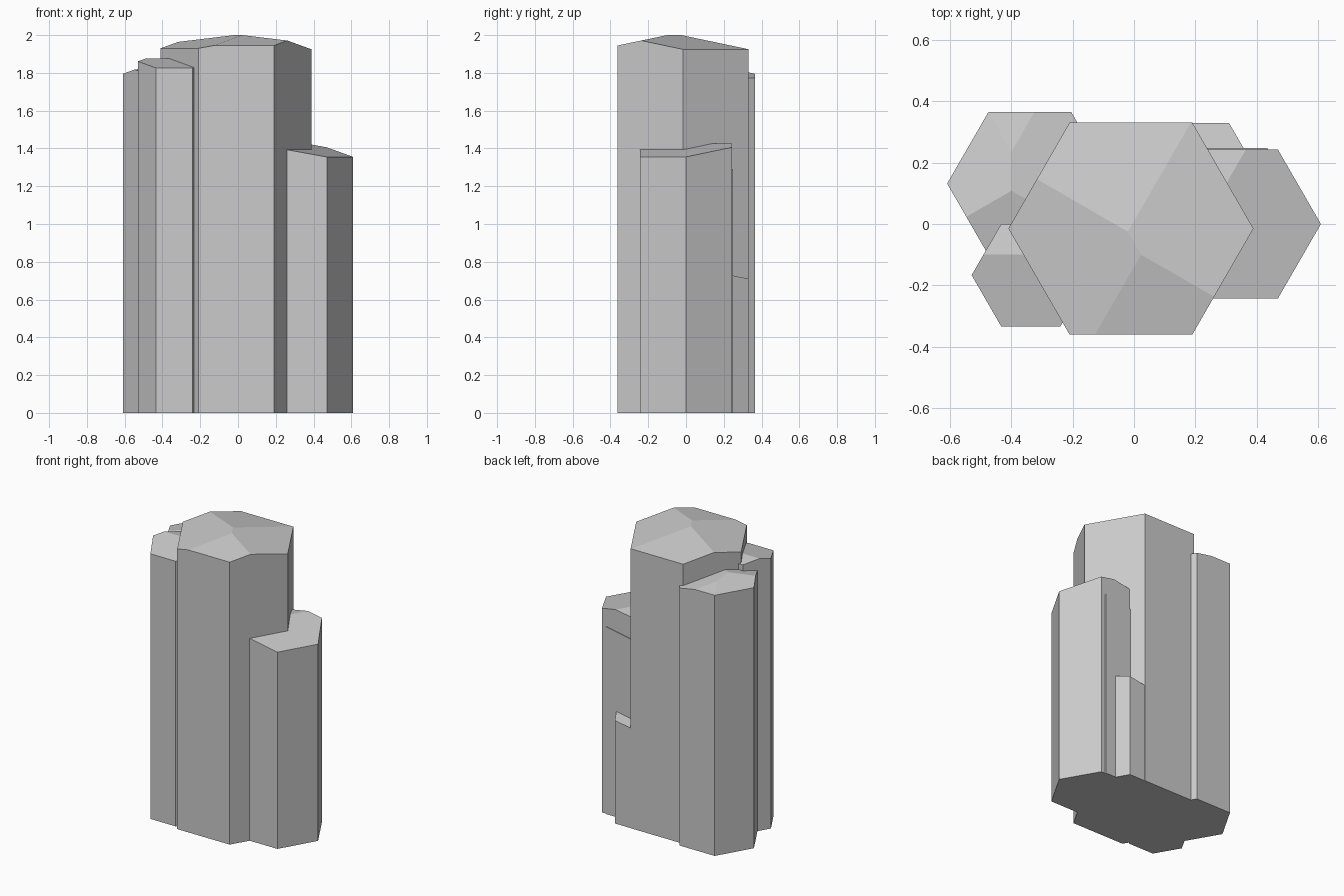
import bpy, bmesh, math
from mathutils import Vector

if "Cube" in bpy.data.objects:
    bpy.data.objects.remove(bpy.data.objects["Cube"])

SLOPE = 0.21


def column(name, cx, cy, r, cuts):
    """Hexagonal prism whose top is chiselled by sloping planes.
    cuts: (azimuth the plane falls towards, point on the plane)"""
    bm = bmesh.new()
    ring = [bm.verts.new((cx + r * math.cos(math.radians(60 * i)),
                          cy + r * math.sin(math.radians(60 * i)), 0)) for i in range(6)]
    base = bm.faces.new(ring)
    top = bmesh.ops.extrude_face_region(bm, geom=[base], use_keep_orig=True)
    for v in top["geom"]:
        if isinstance(v, bmesh.types.BMVert):
            v.co.z = 2.5
    for azimuth, point in cuts:
        a = math.radians(azimuth)
        normal = Vector((SLOPE * math.cos(a), SLOPE * math.sin(a), 1)).normalized()
        res = bmesh.ops.bisect_plane(bm, geom=bm.verts[:] + bm.edges[:] + bm.faces[:],
                                     dist=1e-5, plane_co=point, plane_no=normal,
                                     clear_outer=True)
        bmesh.ops.holes_fill(bm, edges=[e for e in bm.edges if e.is_boundary], sides=0)
    bmesh.ops.recalc_face_normals(bm, faces=bm.faces[:])
    mesh = bpy.data.meshes.new(name)
    bm.to_mesh(mesh)
    bm.free()
    obj = bpy.data.objects.new(name, mesh)
    bpy.context.collection.objects.link(obj)
    return obj


# Tall central column with four top facets
column("main_column", -0.01, -0.015, 0.4, [
    (30, (-0.02, -0.025, 2.0)), (210, (-0.02, -0.025, 2.0)),
    (90, (-0.02, -0.025, 2.0)), (270, (0.02, -0.1, 2.0))])

# Mid-height column on the right
column("right_column", 0.33, 0, 0.28, [
    (-30, (0.61, 0, 1.355)), (150, (0.37, 0.242, 1.426))])

# Back left column with four top facets
column("back_left_column", -0.34, 0.132, 0.27, [
    (150, (-0.61, 0.132, 1.795)), (90, (-0.475, 0.366, 1.795)),
    (30, (-0.325, 0.366, 1.795)), (270, (-0.4, 0.11, 1.836))])

# Front left column with a single ridge
column("front_left_column", -0.337, -0.167, 0.193, [
    (270, (-0.337, -0.1, 1.875)), (90, (-0.337, -0.1, 1.875))])

# Column mostly hidden behind the right one
column("inner_back_column", 0.335, 0.075, 0.2, [(210, (0.435, 0.248, 1.29))])

# Short column at the back
column("short_back_column", 0.21, 0.157, 0.2, [(150, (0.31, 0.33, 0.71))])
